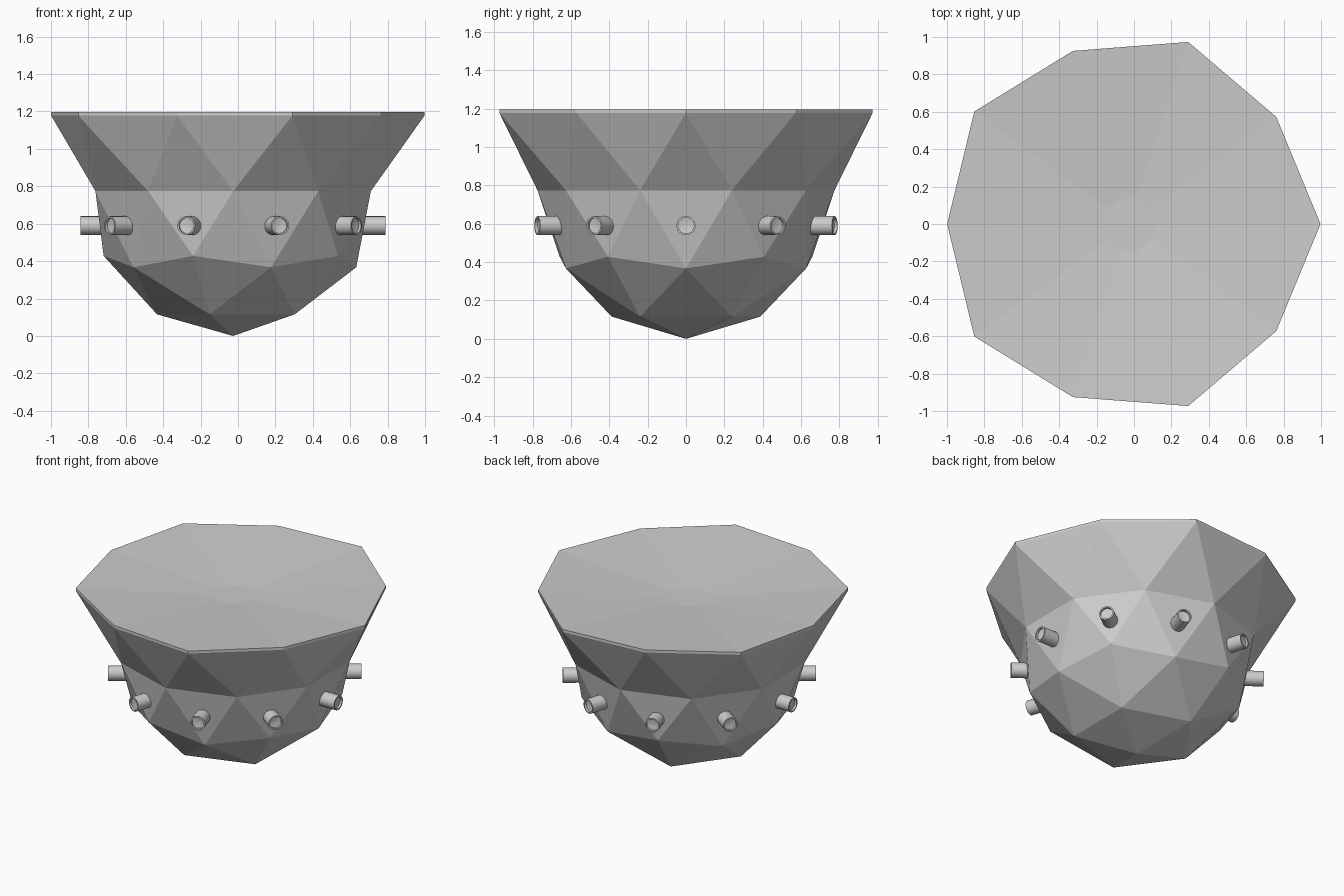
import bpy, bmesh, math
from mathutils import Matrix, Vector

if "Cube" in bpy.data.objects:
    bpy.data.objects.remove(bpy.data.objects["Cube"])

R, CX, CZ = 0.774, -0.026, 0.774     # body sphere radius and centre
FLARE = 1.478                        # outward stretch of the upper ring
RIM_Z, TOP_Z = 1.178, 1.196
DISH_Z, DISH_SCALE = 1.14, 0.145     # shallow dish in the lid, with a small flat centre

grey = bpy.data.materials.new("plain grey")
grey.diffuse_color = (0.6, 0.6, 0.6, 1)
grey.use_nodes = True
grey.node_tree.nodes["Principled BSDF"].inputs["Base Color"].default_value = grey.diffuse_color


def new_top(bm, faces):
    """Extrude the given cap and return the moved cap face and its vertices."""
    up = bmesh.ops.extrude_face_region(bm, geom=faces)["geom"]
    bmesh.ops.delete(bm, geom=[f for f in faces if f.is_valid], context='FACES_ONLY')
    return ([g for g in up if isinstance(g, bmesh.types.BMFace)],
            [g for g in up if isinstance(g, bmesh.types.BMVert)])


# faceted body: lower half of an icosphere whose upper ring flares to a flat rim
bpy.ops.mesh.primitive_ico_sphere_add(subdivisions=2, radius=R, location=(CX, 0, CZ))
body = bpy.context.object
body.name = "faceted_bowl"
body.data.materials.append(grey)
bm = bmesh.new()
bm.from_mesh(body.data)
bmesh.ops.delete(bm, geom=[v for v in bm.verts if v.co.z > 0.7 * R], context='VERTS')
for v in bm.verts:
    if v.co.z > 0.2 * R:
        v.co = Vector((v.co.x * FLARE, v.co.y * FLARE, RIM_Z - CZ))
flat = [f for f in bm.faces if all(v.co.z > 0.2 * R for v in f.verts)]
bmesh.ops.delete(bm, geom=flat, context='FACES')

# thin vertical rim band, then a lid sloping down to a small flat centre
edge = [e for e in bm.edges if e.is_boundary]
lid = bmesh.ops.contextual_create(bm, geom=edge)["faces"]
lid, verts = new_top(bm, lid)
bmesh.ops.translate(bm, verts=verts, vec=(0, 0, TOP_Z - RIM_Z))
lid, verts = new_top(bm, lid)
for v in verts:
    v.co = Vector((v.co.x * DISH_SCALE, v.co.y * DISH_SCALE, DISH_Z - CZ))
bmesh.ops.recalc_face_normals(bm, faces=bm.faces[:])
for f in bm.faces:
    f.smooth = False
bm.to_mesh(body.data)
bm.free()


# short tubes pointing outward around the waist, each with a recessed dished end
def tube(index):
    ang = index * math.tau / 10
    bm = bmesh.new()
    bmesh.ops.create_cone(bm, cap_ends=True, segments=24, radius1=0.05, radius2=0.05,
                          depth=0.155)
    end = max(bm.faces, key=lambda f: f.calc_center_median().z)
    bmesh.ops.inset_region(bm, faces=[end], thickness=0.009)
    cap, verts = new_top(bm, [end])
    bmesh.ops.translate(bm, verts=verts, vec=(0, 0, -0.015))
    cap, verts = new_top(bm, cap)
    for v in verts:
        v.co = Vector((v.co.x * 0.15, v.co.y * 0.15, v.co.z - 0.006))
    place = (Matrix.Translation((CX, 0, 0.59)) @ Matrix.Rotation(ang, 4, 'Z')
             @ Matrix.Translation((0.815 - 0.0775, 0, 0)) @ Matrix.Rotation(math.pi / 2, 4, 'Y'))
    bm.transform(place)
    bmesh.ops.recalc_face_normals(bm, faces=bm.faces[:])
    mesh = bpy.data.meshes.new(f"side_tube_{index}")
    bm.to_mesh(mesh)
    bm.free()
    mesh.materials.append(grey)
    ob = bpy.data.objects.new(mesh.name, mesh)
    bpy.context.collection.objects.link(ob)
    bpy.ops.object.select_all(action='DESELECT')
    bpy.context.view_layer.objects.active = ob
    ob.select_set(True)
    bpy.ops.object.shade_smooth_by_angle(angle=math.radians(30))


for i in range(10):
    tube(i)
